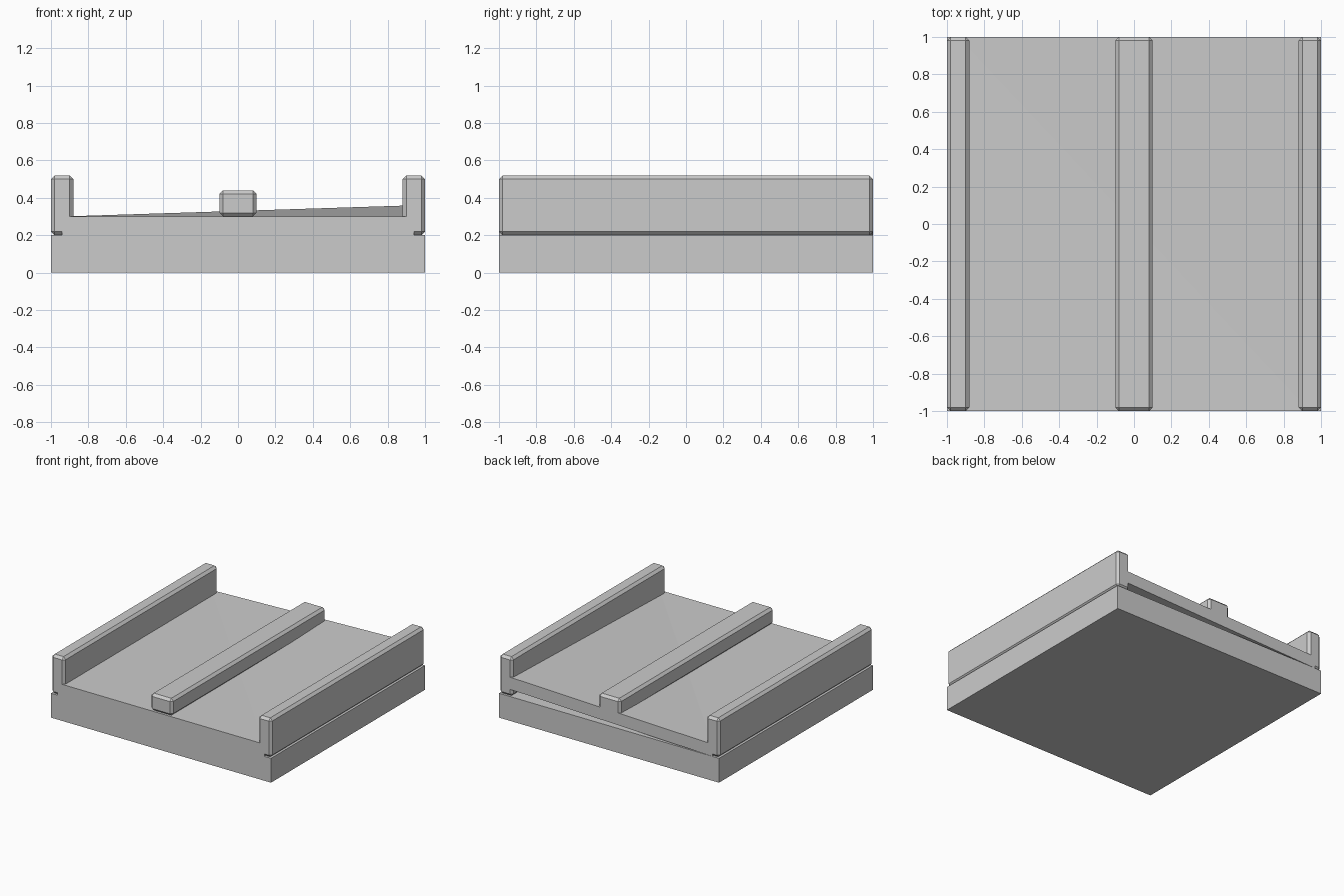
import bpy, bmesh
from mathutils import Vector

if "Cube" in bpy.data.objects:
    bpy.data.objects.remove(bpy.data.objects["Cube"])


def box(name, lo, hi, chamfer=0.0):
    lo, hi = Vector(lo), Vector(hi)
    bm = bmesh.new()
    bmesh.ops.create_cube(bm, size=1)
    bmesh.ops.scale(bm, vec=hi - lo, verts=bm.verts)
    bmesh.ops.translate(bm, vec=(lo + hi) / 2, verts=bm.verts)
    if chamfer:
        bmesh.ops.bevel(bm, geom=bm.edges[:], offset=chamfer, segments=1,
                        affect='EDGES', profile=0.5)
    mesh = bpy.data.meshes.new(name)
    bm.to_mesh(mesh)
    bm.free()
    obj = bpy.data.objects.new(name, mesh)
    bpy.context.collection.objects.link(obj)
    return obj


# Solid base slab
box("base_slab", (-1, -1, 0), (1, 1, 0.2))

# Floor plate with its back right corner warped upward
plate = box("warped_plate", (-0.94, -1, 0.2), (0.94, 1, 0.3))
bm = bmesh.new()
bm.from_mesh(plate.data)
for v in bm.verts:
    if v.co.x > 0 and v.co.y > 0:
        v.co.z += 0.06
# Fold top and bottom along the back-left to front-right diagonal
bm.normal_update()
for f in [f for f in bm.faces if abs(f.normal.z) > 0.9]:
    a, b = [v for v in f.verts if v.co.x * v.co.y < 0]
    bmesh.utils.face_split(f, a, b)
bm.to_mesh(plate.data)
bm.free()

# Chamfered side walls and centre rail
for side, x0, x1 in (("left", -1, -0.88), ("right", 0.88, 1)):
    box(side + "_wall", (x0, -1, 0.2), (x1, 1, 0.52), 0.02)
box("centre_rail", (-0.1, -1, 0.3), (0.1, 1, 0.44), 0.02)
